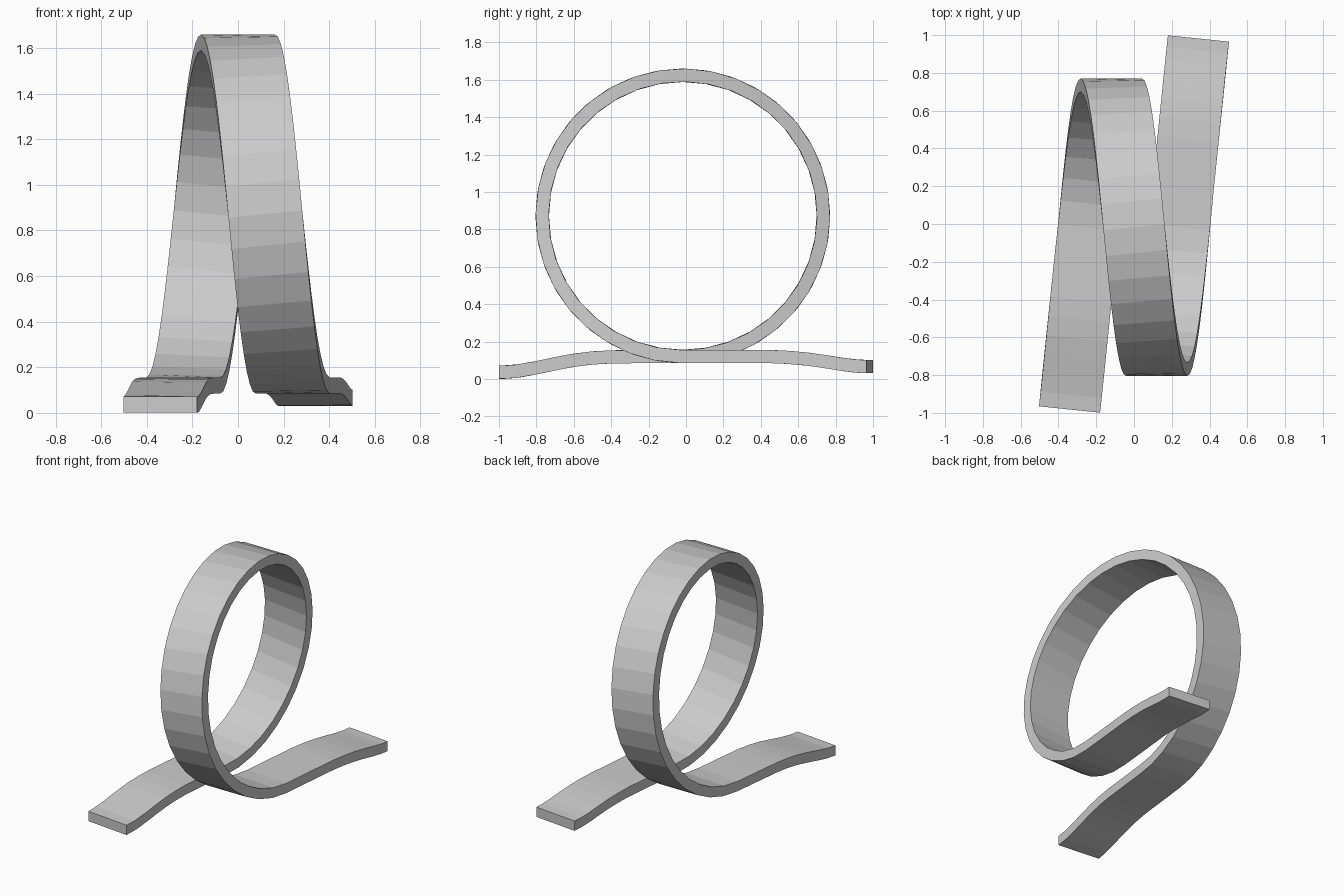
import bpy, bmesh
from math import sin, cos, pi
from mathutils import Vector

cube = bpy.data.objects.get("Cube")
if cube:
    bpy.data.objects.remove(cube, do_unlink=True)

WIDTH, THICK = 0.325, 0.07
RADIUS, MID_Y, MID_Z = 0.752, -0.017, 0.872
DRIFT = 0.48          # sideways travel over one turn
SLOPE = 0.103         # sideways travel along the ramps
SEGMENTS = 36

grey = bpy.data.materials.new("light grey")
grey.use_nodes = True
colour = (0.6, 0.6, 0.6, 1)
grey.diffuse_color = colour
grey.node_tree.nodes["Principled BSDF"].inputs["Base Color"].default_value = colour

# Centre line: entry ramp, one turn of a helix, exit ramp
entry = [(-0.982, 0.036), (-0.9, 0.042), (-0.8, 0.06), (-0.7, 0.081),
         (-0.6, 0.1), (-0.5, 0.112), (-0.4, 0.118), (-0.2, 0.12)]
leave = [(0.2, 0.12), (0.45, 0.12), (0.55, 0.115), (0.65, 0.106),
         (0.75, 0.092), (0.85, 0.076), (0.92, 0.068), (0.982, 0.066)]

path = [Vector((-DRIFT / 2 + SLOPE * y, y, z)) for y, z in entry]
for i in range(SEGMENTS + 1):
    a = 2 * pi * i / SEGMENTS
    path.append(Vector((DRIFT * (i / SEGMENTS - 0.5),
                        MID_Y + RADIUS * sin(a),
                        MID_Z - RADIUS * cos(a))))
path += [Vector((DRIFT / 2 + SLOPE * y, y, z)) for y, z in leave]

# Sweep a flat rectangle along the path, square to its direction
bm = bmesh.new()
rings = []
last = len(path) - 1
for i, p in enumerate(path):
    t = path[min(i + 1, last)] - path[max(i - 1, 0)]
    if i in (0, last):
        t.z = 0
    t.normalize()
    side = (Vector((1, 0, 0)) - t * t.x).normalized()
    up = side.cross(t)
    rings.append([bm.verts.new(p + side * (u * WIDTH / 2) + up * (v * THICK / 2))
                  for u, v in ((-1, -1), (1, -1), (1, 1), (-1, 1))])

for a, b in zip(rings, rings[1:]):
    for k in range(4):
        n = (k + 1) % 4
        bm.faces.new((a[k], a[n], b[n], b[k]))
bm.faces.new(rings[0])
bm.faces.new(rings[-1])
bmesh.ops.recalc_face_normals(bm, faces=bm.faces)

mesh = bpy.data.meshes.new("loop_track")
bm.to_mesh(mesh)
bm.free()
mesh.materials.append(grey)
track = bpy.data.objects.new("loop_track", mesh)
bpy.context.collection.objects.link(track)
